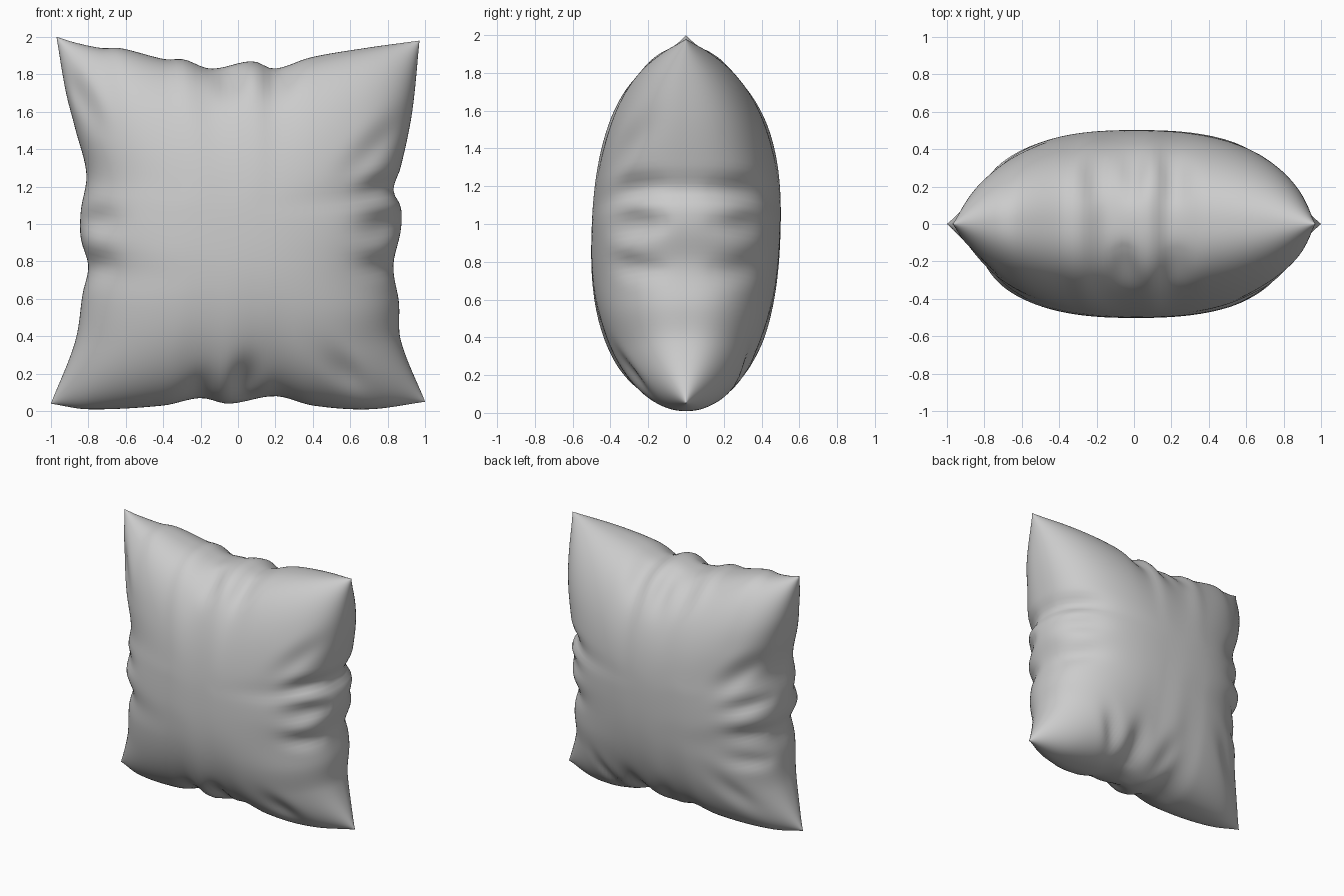
import bpy
import bmesh
from math import sin, cos, pi, exp, radians

if "Cube" in bpy.data.objects:
    bpy.data.objects.remove(bpy.data.objects["Cube"], do_unlink=True)

N = 90  # grid steps across each cloth panel


def smooth_curve(points):
    """Cubic Hermite curve through (position, value) pairs."""
    xs = [p[0] for p in points]
    ys = [p[1] for p in points]
    last = len(xs) - 1

    def slope(i):
        a, b = max(i - 1, 0), min(i + 1, last)
        return (ys[b] - ys[a]) / (xs[b] - xs[a])

    def value(x):
        i = 0
        while i < last - 1 and x > xs[i + 1]:
            i += 1
        w = xs[i + 1] - xs[i]
        t = (x - xs[i]) / w
        ease = t * t * (3 - 2 * t)
        tangent = w * (slope(i) * t * (1 - t) ** 2 - slope(i + 1) * t * t * (1 - t))
        return ys[i] * (1 - ease) + ys[i + 1] * ease + tangent

    return value


# Seam outline: height along the top and bottom, x along the two sides
top = smooth_curve([(-1, 2), (-.9, 1.97), (-.75, 1.94), (-.65, 1.94), (-.4, 1.88), (-.3, 1.88),
                    (-.15, 1.83), (.08, 1.87), (.2, 1.83), (.4, 1.89), (.7, 1.94), (1, 1.98)])
bottom = smooth_curve([(-1, .04), (-.8, .01), (-.4, .03), (-.2, .07), (-.05, .04),
                       (.2, .08), (.4, .03), (.7, .01), (1, .05)])
side_neg = smooth_curve([(-1, -1), (-.66, -.87), (-.4, -.83), (-.25, -.8), (-.1, -.84),
                         (.05, -.84), (.25, -.81), (.5, -.87), (.7, -.92), (1, -.97)])
side_pos = smooth_curve([(-1, 1), (-.66, .87), (-.45, .86), (-.25, .83), (-.05, .87),
                         (.08, .87), (.17, .83), (.3, .87), (.6, .93), (1, .97)])

# Folds per panel: x, z, direction in degrees, length, width, depth
front_folds = [
    (.03, .14, 80, .12, .06, .07), (-.2, .1, 70, .1, .06, .03),
    (.58, .2, 135, .14, .06, .03), (-.05, 1.78, 95, .1, .06, .05), (.22, 1.78, 75, .1, .06, .03),
    (-.77, 1.02, 0, .12, .06, .04), (-.77, .78, 5, .12, .06, .03),
    (-.84, 1.68, -60, .16, .05, .03), (.8, 1, 5, .13, .07, .07),
    (.78, .77, -10, .12, .05, .04), (.78, 1.2, 15, .13, .05, .04), (.74, 1.42, 45, .2, .06, .02),
]
back_folds = [
    (0, 1.76, 90, .14, .06, .04), (.22, 1.77, 80, .12, .06, .03), (-.22, 1.77, 100, .12, .06, .03),
    (.45, .2, 60, .15, .05, .03), (.2, .15, 70, .15, .06, .04), (-.05, .15, 100, .14, .06, .03),
    (.78, 1.18, 5, .14, .06, .04), (.78, 1, 0, .14, .06, .04), (.77, .76, -5, .14, .06, .03),
    (-.7, 1.3, -45, .18, .06, .03), (-.76, 1.05, -15, .15, .05, .04),
    (-.76, .82, 0, .14, .05, .04), (-.76, .6, 10, .14, .05, .03), (-.64, .34, 45, .18, .06, .02),
]


def fold_depth(x, z, folds):
    total = 0
    for fx, fz, angle, length, width, depth in folds:
        c, s = cos(radians(angle)), sin(radians(angle))
        along = ((x - fx) * c + (z - fz) * s) / length
        across = ((z - fz) * c - (x - fx) * s) / width
        # each fold is a valley flanked by low ridges
        total += depth * exp(-along ** 2 - across ** 2 / 2) * (1 - .35 * across ** 2)
    return total


def cloth_point(u, v, side):
    s, t = (u + 1) / 2, (v + 1) / 2
    x = side_neg(v) * (1 - s) + side_pos(v) * s
    z = bottom(u) * (1 - t) + top(u) * t
    # plump middle that tapers to the seam, sharper at the corners
    wide = max(0, 1 - abs(u) ** 2.5) ** (.41 + .12 * v ** 6)
    tall = max(0, 1 - abs(v) ** 2.3) ** (.43 + .1 * u ** 6)
    puff = .5 * wide * tall * (1 + side * .06 * v * (1 - v * v))
    folds = front_folds if side < 0 else back_folds
    puff -= fold_depth(x, z, folds) * min(1, puff / .16)
    return x, side * max(0, puff), z


# Two cloth panels welded along the seam
bm = bmesh.new()
steps = [sin(pi / 2 * (2 * i / N - 1)) for i in range(N + 1)]
for side in (-1, 1):
    grid = [[bm.verts.new(cloth_point(u, v, side)) for u in steps] for v in steps]
    for j in range(N):
        for i in range(N):
            quad = [grid[j][i], grid[j][i + 1], grid[j + 1][i + 1], grid[j + 1][i]]
            bm.faces.new(quad if side < 0 else quad[::-1])
seam = [v for v in bm.verts if abs(v.co.y) < .00001]
bmesh.ops.remove_doubles(bm, verts=seam, dist=.00005)
bmesh.ops.recalc_face_normals(bm, faces=bm.faces)

mesh = bpy.data.meshes.new("cushion")
bm.to_mesh(mesh)
bm.free()
cushion = bpy.data.objects.new("cushion", mesh)
bpy.context.collection.objects.link(cushion)

# Plain grey cloth
cloth = bpy.data.materials.new("grey cloth")
cloth.use_nodes = True
cloth.diffuse_color = (.6, .6, .6, 1)
shader = next(n for n in cloth.node_tree.nodes if n.type == "BSDF_PRINCIPLED")
shader.inputs["Base Color"].default_value = (.6, .6, .6, 1)
mesh.materials.append(cloth)

bpy.ops.object.select_all(action="DESELECT")
cushion.select_set(True)
bpy.context.view_layer.objects.active = cushion
bpy.ops.object.shade_smooth_by_angle(angle=radians(65))
